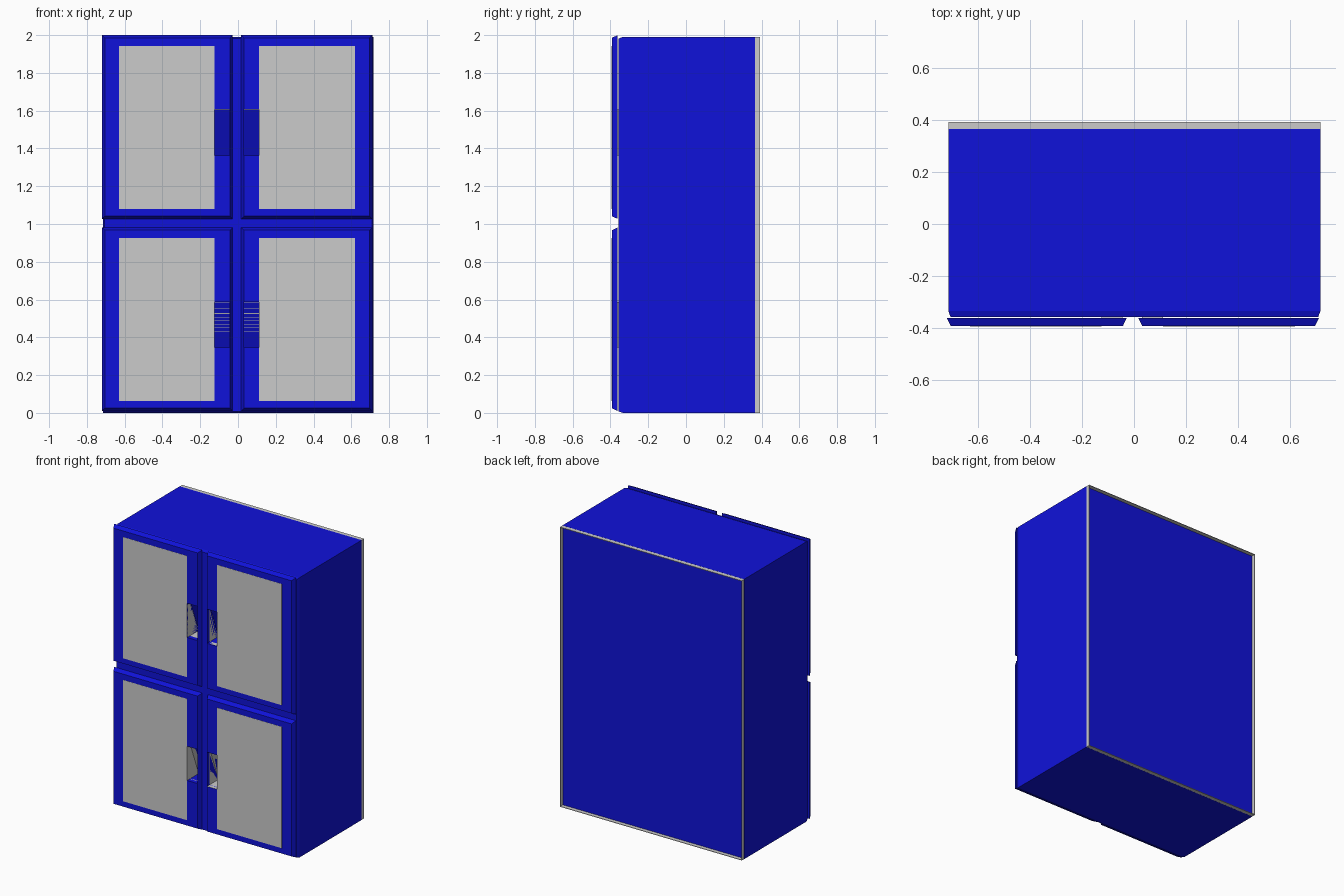
import bpy

if "Cube" in bpy.data.objects:
    bpy.data.objects.remove(bpy.data.objects["Cube"])

blue = bpy.data.materials.new("blue")
blue.diffuse_color = (0.005, 0.006, 0.7, 1)
blue.use_nodes = True
blue.node_tree.nodes["Principled BSDF"].inputs["Base Color"].default_value = blue.diffuse_color

YF, YB = -0.393, -0.362          # door front and back planes
DEPTH_TOP, DEPTH_LOW = 0.035, 0.13


def mesh(name, verts, faces, mat=None):
    me = bpy.data.meshes.new(name)
    me.from_pydata(verts, [], faces)
    ob = bpy.data.objects.new(name, me)
    bpy.context.collection.objects.link(ob)
    if mat:
        me.materials.append(mat)
    return ob


def loft(name, rings, mat=None, caps=(True, True)):
    """Join rectangles (x0, x1, z0, z1, y) from front to back."""
    verts, faces = [], []
    for x0, x1, z0, z1, y in rings:
        verts += [(x0, y, z0), (x1, y, z0), (x1, y, z1), (x0, y, z1)]
    for r in range(len(rings) - 1):
        a = r * 4
        for i in range(4):
            j = (i + 1) % 4
            faces.append((a + j, a + i, a + 4 + i, a + 4 + j))
    if caps[0]:
        faces.append((0, 1, 2, 3))
    if caps[1]:
        n = len(verts)
        faces.append((n - 1, n - 2, n - 3, n - 4))
    return mesh(name, verts, faces, mat)


def pocket(name, x0, x1, z0, z1, inside, y=YF):
    """Wedge recess, deepest at the bottom; open-fronted when inside is True."""
    yt, yl = YF + DEPTH_TOP, YF + DEPTH_LOW
    v = [(x0, y, z0), (x1, y, z0), (x1, y, z1), (x0, y, z1),
         (x0, yl, z0), (x1, yl, z0), (x1, yt, z1), (x0, yt, z1)]
    f = [(7, 6, 5, 4), (1, 0, 4, 5), (2, 1, 5, 6), (3, 2, 6, 7), (0, 3, 7, 4)]
    if inside:
        f = [t[::-1] for t in f]
    else:
        f.append((0, 1, 2, 3))
    return mesh(name, v, f)


def cut(target, cutter):
    m = target.modifiers.new("pocket_cut", 'BOOLEAN')
    m.operation, m.solver, m.object = 'DIFFERENCE', 'EXACT', cutter
    bpy.context.view_layer.objects.active = target
    bpy.ops.object.modifier_apply(modifier=m.name)


# Cabinet body with a chamfered front edge
L, R, T = -0.714, 0.717, 1.99
c = 0.008
body = loft("cabinet_body", [(L + c, R - c, c, T - c, -0.357), (L, R, 0, T, -0.335),
                             (L, R, 0, T, 0.365)], blue)

# Thin grey casing that projects behind the recessed back panel
e, t = 0.0004, 0.004
outer = (L + e, R - e, e, T - e)
inner = (L + t, R - t, t, T - t)
loft("back_rim", [(*outer, 0.34), (*outer, 0.393), (*inner, 0.393), (*inner, 0.34)],
     caps=(False, False))

# Four bevelled doors with flush panels and recessed grips
b = 0.015
for row, z0, z1, p0, p1, h0, h1 in (("lower", 0.01, 0.982, 0.063, 0.926, 0.345, 0.588),
                                    ("upper", 1.027, 2.0, 1.08, 1.942, 1.362, 1.605)):
    for side, x0, x1, w0, w1, g0, g1 in (
            ("left", -0.72, -0.028, -0.63, -0.125, -0.125, -0.045),
            ("right", 0.017, 0.711, 0.111, 0.62, 0.031, 0.111)):
        tag = f"{row}_{side}"
        door = loft(f"{tag}_door", [(x0 + b, x1 - b, z0 + b, z1 - b, YF),
                                    (x0, x1, z0, z1, YB)], blue)
        loft(f"{tag}_panel", [(w0, w1, p0, p1, YF - 0.001), (w0, w1, p0, p1, YF + 0.004)])
        cutter = pocket(f"{tag}_cutter", g0, g1, h0, h1, False, YF - 0.02)
        for target in (door, body):
            cut(target, cutter)
        bpy.data.objects.remove(cutter)
        pocket(f"{tag}_grip", g0, g1, h0, h1, True)
